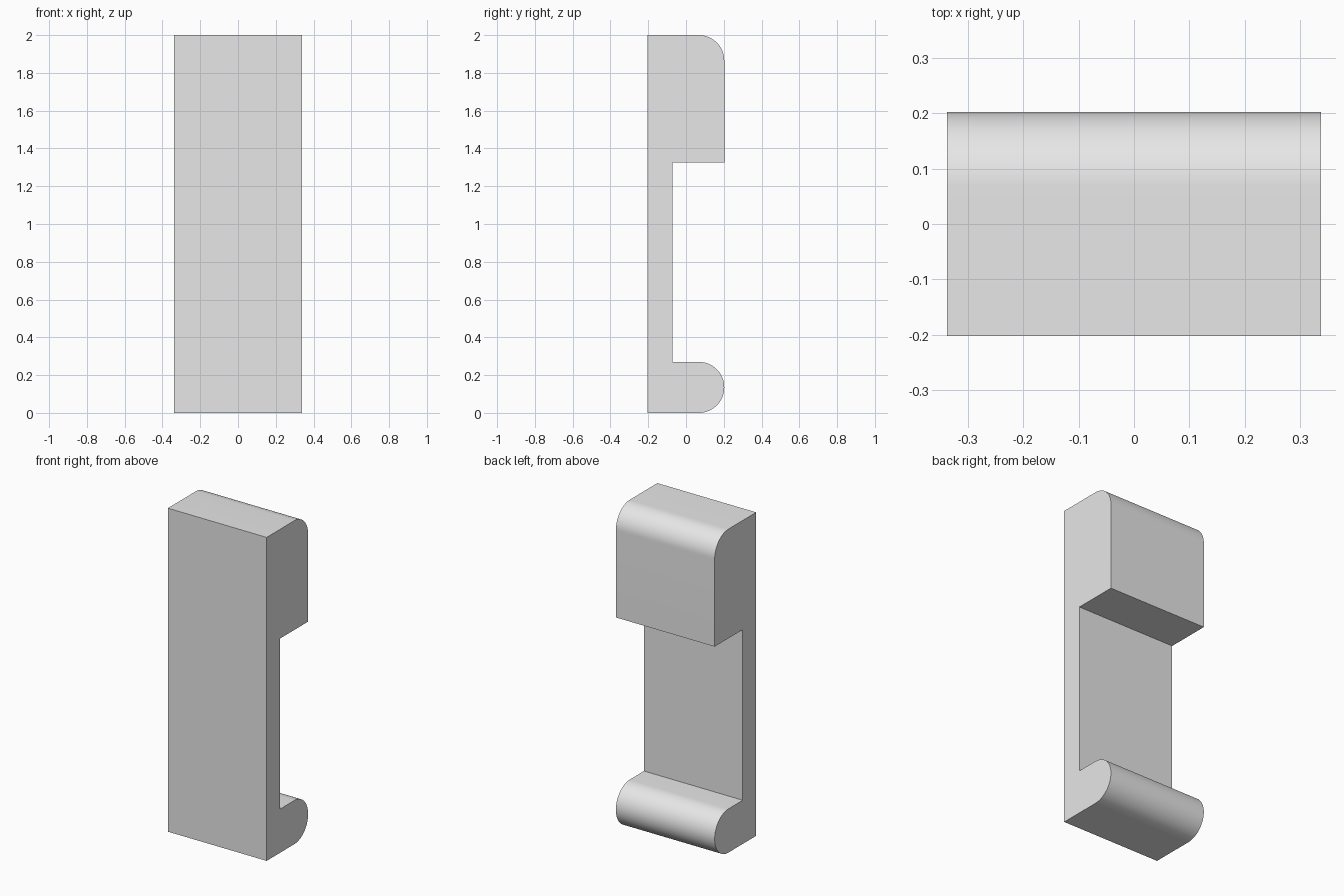
import bpy
import bmesh
from math import cos, sin, radians

cube = bpy.data.objects.get("Cube")
if cube:
    bpy.data.objects.remove(cube, do_unlink=True)

UNIT = 0.1351          # wall thickness and rounding radius
HALF_WIDTH = 2.5 * UNIT
FRONT, BACK = -1.5 * UNIT, 1.5 * UNIT
WEB = FRONT + 0.97 * UNIT
HEIGHT = 2.0
STEPS = 16


def arc(y, z, start, end):
    """Points along a rounded corner in the side profile."""
    angles = [radians(start + (end - start) * i / STEPS) for i in range(STEPS + 1)]
    return [(y + UNIT * cos(a), z + UNIT * sin(a)) for a in angles]


# Side profile: rounded lower lip, thin web, tall upper block
centre = BACK - UNIT
profile = [(FRONT, 0)]
profile += arc(centre, UNIT, -90, 0)
profile += arc(centre, UNIT, 0, 90)[1:]
profile += [(WEB, 2 * UNIT), (WEB, HEIGHT - 5 * UNIT), (BACK, HEIGHT - 5 * UNIT)]
profile += arc(centre, HEIGHT - UNIT, 0, 90)
profile += [(FRONT, HEIGHT)]

# Extrude the profile across the width
bm = bmesh.new()
face = bm.faces.new([bm.verts.new((-HALF_WIDTH, y, z)) for y, z in profile])
side = bmesh.ops.extrude_face_region(bm, geom=[face])["geom"]
moved = [v for v in side if isinstance(v, bmesh.types.BMVert)]
bmesh.ops.translate(bm, verts=moved, vec=(2 * HALF_WIDTH, 0, 0))
bmesh.ops.recalc_face_normals(bm, faces=bm.faces)
mesh = bpy.data.meshes.new("clip_bracket")
bm.to_mesh(mesh)
bm.free()

bracket = bpy.data.objects.new("clip_bracket", mesh)
bpy.context.collection.objects.link(bracket)

# Plain grey finish
grey = bpy.data.materials.new("plain_grey")
grey.use_nodes = True
colour = (0.8, 0.8, 0.8, 1)
grey.diffuse_color = colour
grey.node_tree.nodes["Principled BSDF"].inputs["Base Color"].default_value = colour
mesh.materials.append(grey)

# Smooth the rounded parts, keep the corners sharp
bpy.ops.object.select_all(action="DESELECT")
bracket.select_set(True)
bpy.context.view_layer.objects.active = bracket
bpy.ops.object.shade_smooth_by_angle(angle=radians(30))
